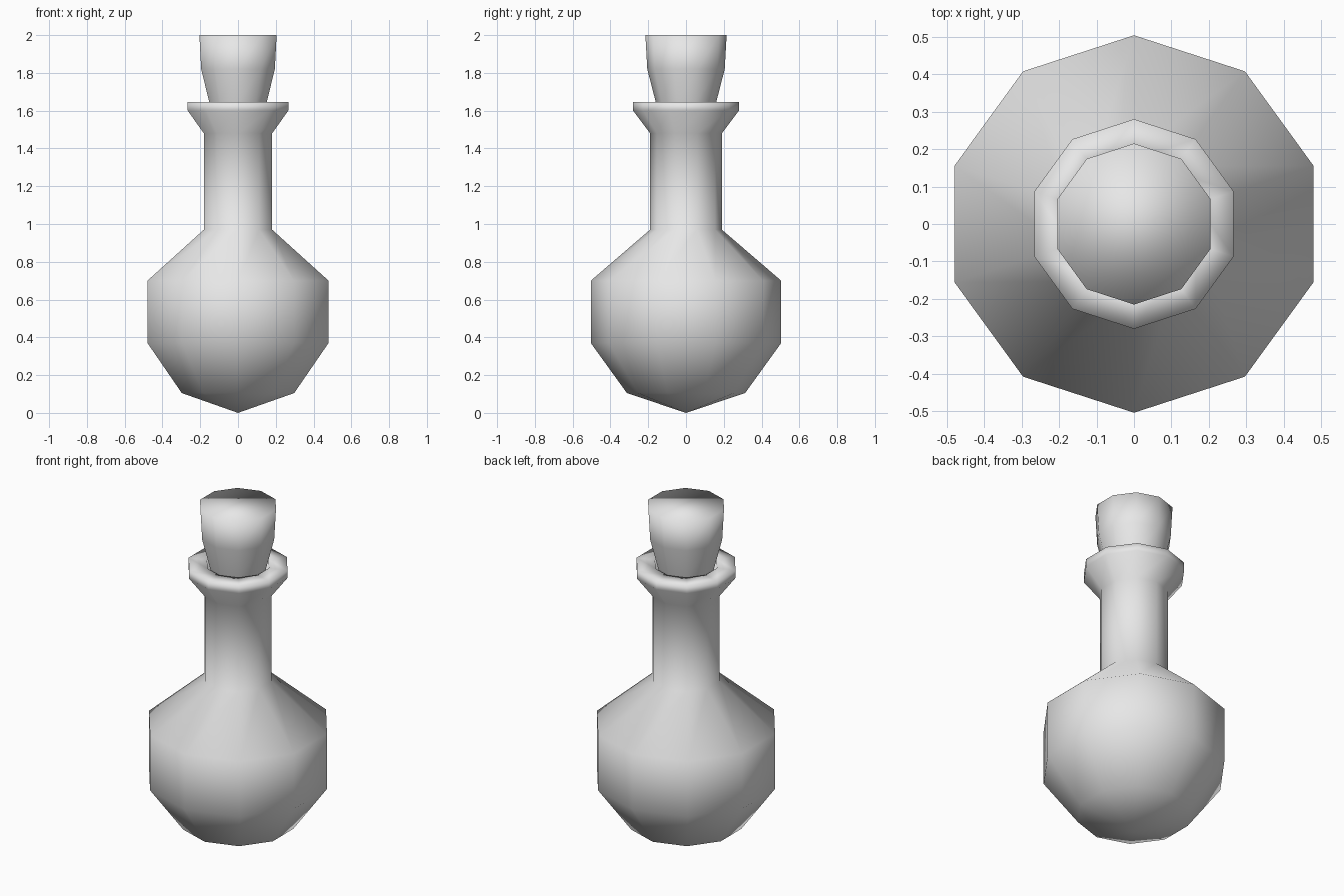
import bpy, bmesh
from math import sin, cos, pi

SIDES = 10

cube = bpy.data.objects.get("Cube")
if cube:
    bpy.data.objects.remove(cube, do_unlink=True)

grey = bpy.data.materials.new("light grey")
grey.use_nodes = True
grey.diffuse_color = (0.8, 0.8, 0.8, 1)
grey.node_tree.nodes["Principled BSDF"].inputs["Base Color"].default_value = (0.8, 0.8, 0.8, 1)


def lathe(name, profile, cap_top=False):
    """Revolve (radius, height) pairs; radius 0 makes a single pole vertex."""
    bm = bmesh.new()
    rings = []
    for r, z in profile:
        count = SIDES if r else 1
        rings.append([bm.verts.new((r * sin(2 * pi * i / SIDES), -r * cos(2 * pi * i / SIDES), z))
                      for i in range(count)])
    for low, high in zip(rings, rings[1:]):
        for i in range(SIDES):
            j = (i + 1) % SIDES
            if len(low) == 1:
                bm.faces.new((low[0], high[j], high[i]))
            else:
                bm.faces.new((low[i], low[j], high[j], high[i]))
    if cap_top:
        bm.faces.new(rings[-1])
    bmesh.ops.recalc_face_normals(bm, faces=bm.faces)
    for f in bm.faces:
        f.smooth = True
    mesh = bpy.data.meshes.new(name)
    bm.to_mesh(mesh)
    bm.free()
    mesh.materials.append(grey)
    obj = bpy.data.objects.new(name, mesh)
    bpy.context.collection.objects.link(obj)
    return obj


# Round flask with a pointed base, straight neck, flared lip and inner mouth
lathe("bottle", [(0, 0), (0.313, 0.105), (0.504, 0.37), (0.504, 0.70),
                 (0.19, 0.97), (0.19, 1.48), (0.28, 1.60), (0.28, 1.645),
                 (0.175, 1.645), (0.155, 1.5)])

# Tapered stopper with a flat top, sunk into the mouth
lathe("stopper", [(0, 1.5), (0.13, 1.5), (0.16, 1.645), (0.205, 1.82), (0.215, 2.0)], cap_top=True)
